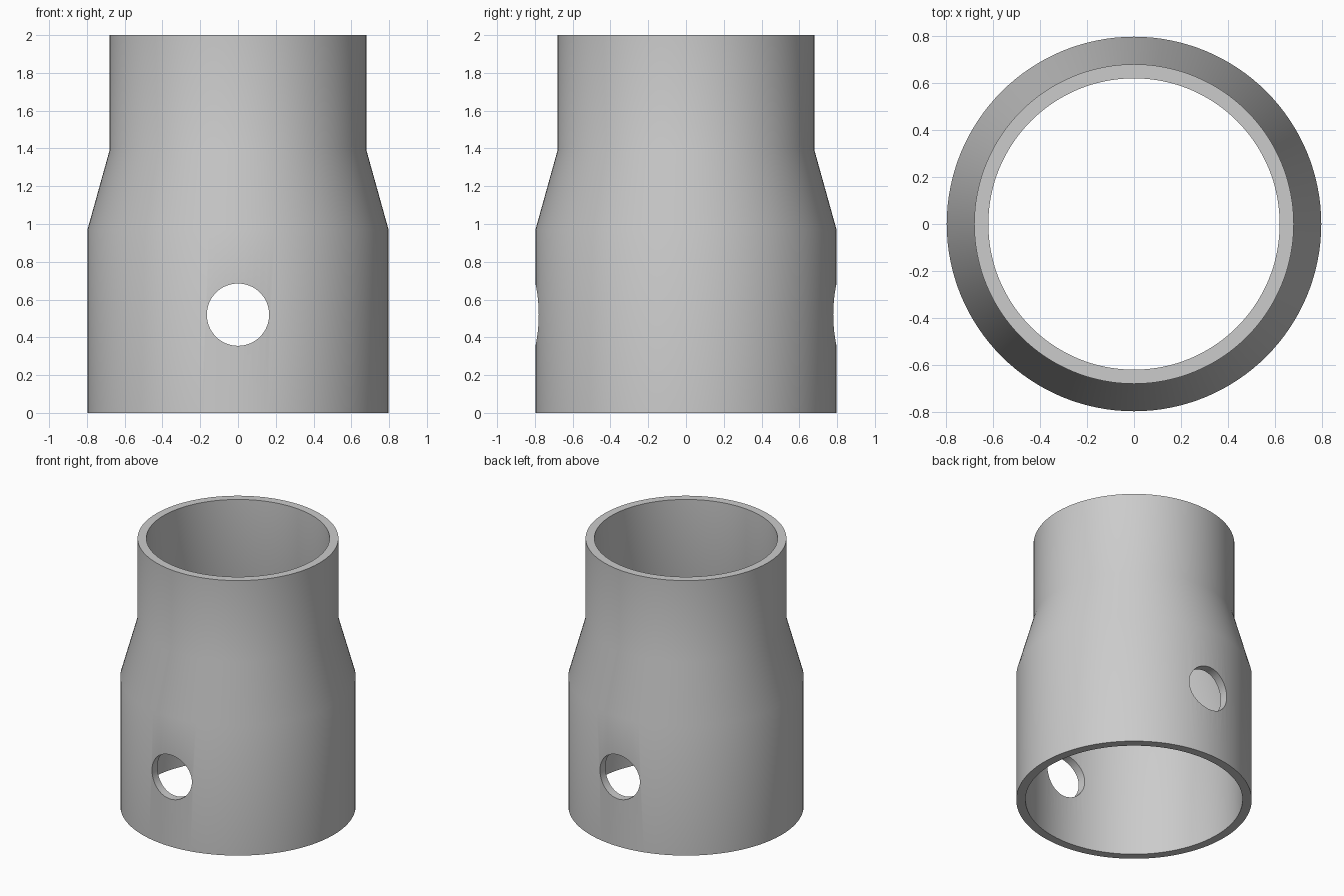
import bpy
import bmesh
import math
from mathutils import Matrix

SEGMENTS = 128
HOLE_RADIUS, HOLE_HEIGHT = 0.165, 0.52

cube = bpy.data.objects.get("Cube")
if cube:
    bpy.data.objects.remove(cube, do_unlink=True)

# Single grey finish
grey = bpy.data.materials.new("plain_grey")
grey.use_nodes = True
colour = (0.6, 0.6, 0.6, 1.0)
grey.diffuse_color = colour
grey.node_tree.nodes["Principled BSDF"].inputs["Base Color"].default_value = colour


def make_object(name, bm):
    bmesh.ops.recalc_face_normals(bm, faces=bm.faces)
    mesh = bpy.data.meshes.new(name)
    bm.to_mesh(mesh)
    bm.free()
    obj = bpy.data.objects.new(name, mesh)
    bpy.context.collection.objects.link(obj)
    mesh.materials.append(grey)
    return obj


def lathe(name, profile):
    """Revolve a closed (radius, height) profile around z."""
    bm = bmesh.new()
    rings = []
    for i in range(SEGMENTS):
        a = 2 * math.pi * i / SEGMENTS
        rings.append([bm.verts.new((r * math.cos(a), r * math.sin(a), z))
                      for r, z in profile])
    n = len(profile)
    for i, ring in enumerate(rings):
        after = rings[(i + 1) % SEGMENTS]
        for j in range(n):
            k = (j + 1) % n
            bm.faces.new((ring[j], after[j], after[k], ring[k]))
    return make_object(name, bm)


# Hollow sleeve: wide socket, tapered shoulder, narrow neck
sleeve = lathe("reducer_sleeve", [
    (0.797, 0.0), (0.797, 0.97), (0.68, 1.39), (0.68, 2.0),
    (0.62, 2.0), (0.62, 1.39), (0.735, 0.97), (0.735, 0.0)])

# Cross-pin hole drilled through front and back
bm = bmesh.new()
bmesh.ops.create_cone(
    bm, cap_ends=True, segments=64, radius1=HOLE_RADIUS, radius2=HOLE_RADIUS, depth=2.4,
    matrix=Matrix.Translation((0, 0, HOLE_HEIGHT)) @ Matrix.Rotation(math.pi / 2, 4, "X"))
cutter = make_object("pin_hole_cutter", bm)
cutter.hide_render = True

drill = sleeve.modifiers.new("pin_hole", "BOOLEAN")
drill.operation = "DIFFERENCE"
drill.solver = "EXACT"
drill.object = cutter

bpy.ops.object.select_all(action="DESELECT")
sleeve.select_set(True)
bpy.context.view_layer.objects.active = sleeve
bpy.ops.object.modifier_apply(modifier=drill.name)
bpy.data.objects.remove(cutter, do_unlink=True)

# Smooth walls with crisp rims
bpy.ops.object.shade_smooth_by_angle(angle=math.radians(30))
